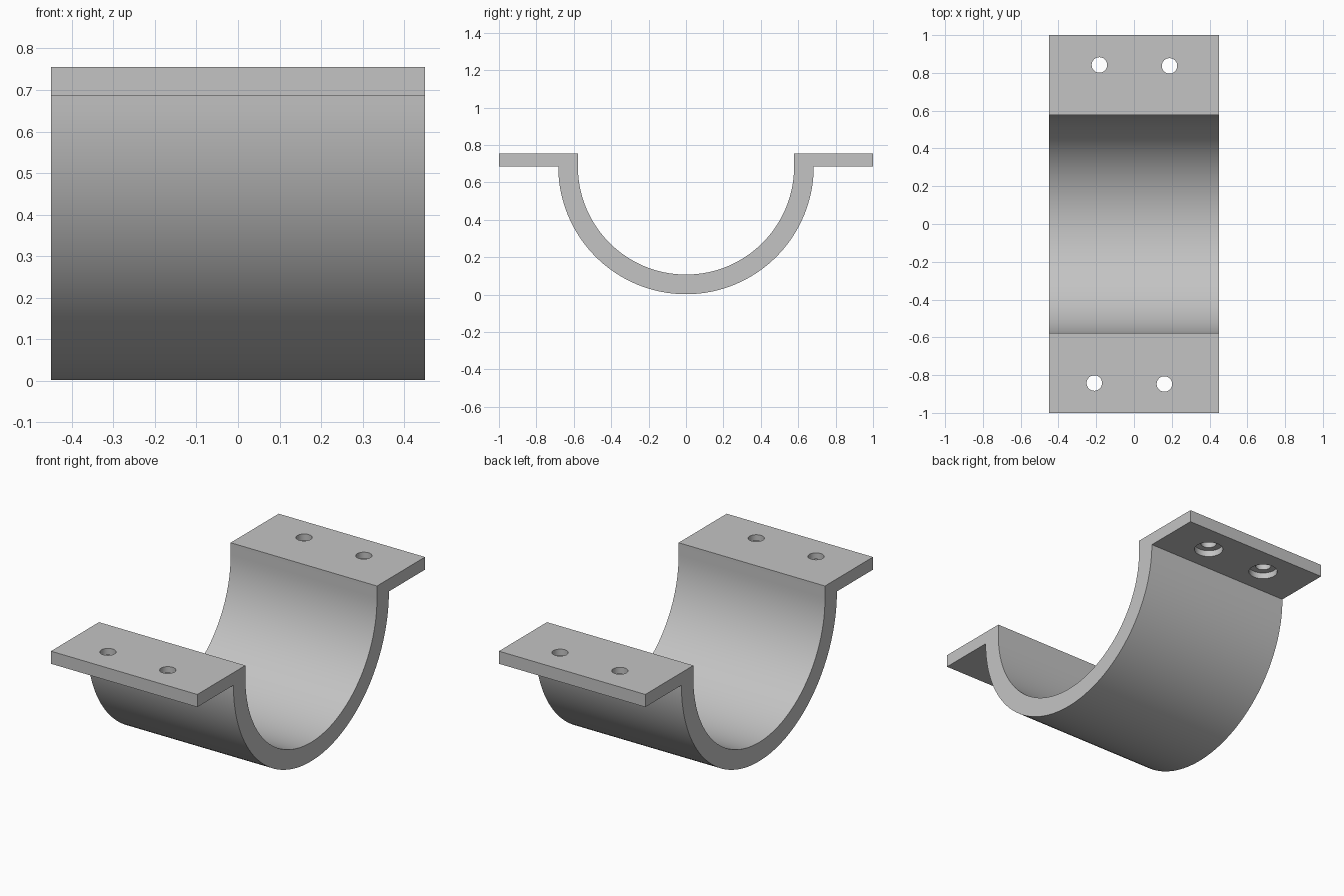
import bpy, bmesh, math

cube = bpy.data.objects.get("Cube")
if cube:
    bpy.data.objects.remove(cube, do_unlink=True)

WIDTH = 0.9
OUTER, INNER = 0.683, 0.578
AXIS_Z, TOP_Z = 0.685, 0.755
SEGMENTS = 64

grey = bpy.data.materials.new("plain_grey")
grey.use_nodes = True
colour = (0.55, 0.55, 0.55, 1)
grey.diffuse_color = colour
grey.node_tree.nodes["Principled BSDF"].inputs["Base Color"].default_value = colour


def arc(radius):
    """Lower half circle from -y to +y as (y, z) points."""
    angles = [math.pi * (1 + i / SEGMENTS) for i in range(SEGMENTS + 1)]
    return [(radius * math.cos(a), AXIS_Z + radius * math.sin(a)) for a in angles]


# Saddle strap: one closed side profile extruded across the width
profile = [(-1, TOP_Z), (-1, AXIS_Z)] + arc(OUTER) + [(1, AXIS_Z), (1, TOP_Z), (INNER, TOP_Z)]
profile += arc(INNER)[::-1] + [(-INNER, TOP_Z)]
bm = bmesh.new()
side = bm.faces.new([bm.verts.new((-WIDTH / 2, y, z)) for y, z in profile])
extruded = bmesh.ops.extrude_face_region(bm, geom=[side], use_keep_orig=True)["geom"]
bmesh.ops.translate(bm, vec=(WIDTH, 0, 0),
                    verts=[v for v in extruded if isinstance(v, bmesh.types.BMVert)])
bmesh.ops.recalc_face_normals(bm, faces=bm.faces)
mesh = bpy.data.meshes.new("saddle_strap")
bm.to_mesh(mesh)
bm.free()
mesh.materials.append(grey)
strap = bpy.data.objects.new("saddle_strap", mesh)
bpy.context.collection.objects.link(strap)


def drill(x, y, radius, low, high):
    """Cut a vertical round hole through part of a flange."""
    bpy.ops.mesh.primitive_cylinder_add(vertices=40, radius=radius, depth=high - low,
                                        location=(x, y, (low + high) / 2))
    cutter = bpy.context.object
    cutter.name = "hole_cutter"
    cutter.hide_render = True
    cutter.data.materials.append(grey)
    bpy.context.view_layer.objects.active = strap
    cut = strap.modifiers.new("hole", "BOOLEAN")
    cut.operation, cut.solver, cut.object = "DIFFERENCE", "EXACT", cutter
    bpy.ops.object.modifier_apply(modifier=cut.name)
    bpy.data.objects.remove(cutter, do_unlink=True)


# Screw holes, each with a wider counterbore on the underside
for x, y in [(-0.183, 0.842), (0.188, 0.837), (-0.21, -0.842), (0.161, -0.847)]:
    drill(x, y, 0.041, AXIS_Z - 0.1, TOP_Z + 0.1)
    drill(x, y, 0.075, AXIS_Z - 0.1, AXIS_Z + 0.035)

bpy.ops.object.select_all(action="DESELECT")
strap.select_set(True)
bpy.context.view_layer.objects.active = strap
bpy.ops.object.shade_smooth_by_angle(angle=math.radians(30))
